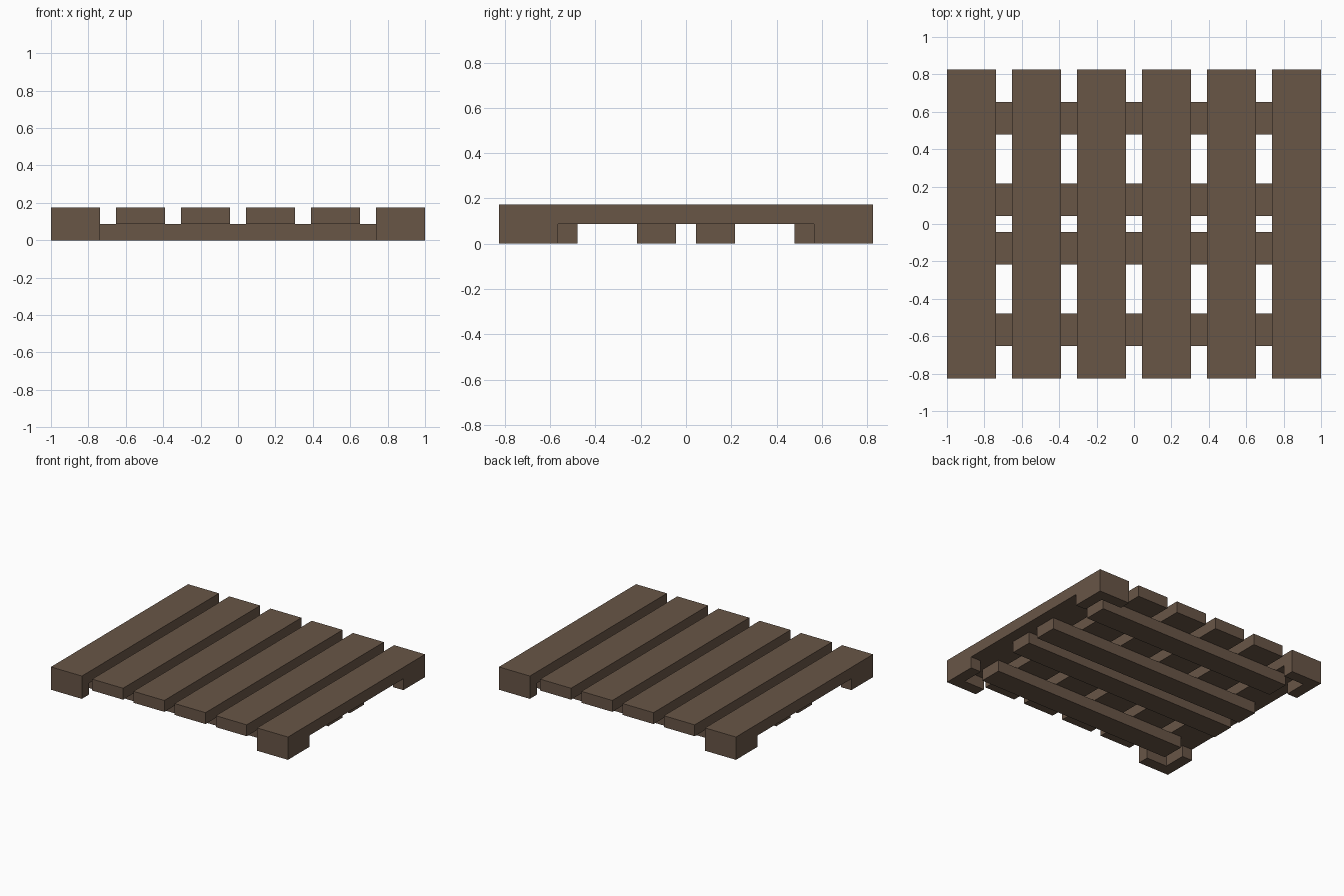
import bpy
import bmesh

cube = bpy.data.objects.get("Cube")
if cube:
    bpy.data.objects.remove(cube, do_unlink=True)

# The pallet sits on a module: 23 wide, 19 deep, 2 high
U = 2 / 23
HALF_W, HALF_D = 11.5, 9.5

wood = bpy.data.materials.new("brown_wood")
wood.use_nodes = True
colour = (0.14, 0.092, 0.062, 1)
wood.diffuse_color = colour
wood.node_tree.nodes["Principled BSDF"].inputs["Base Color"].default_value = colour


def prism(name, outline, z0, z1):
    """Extrude a counter-clockwise outline, given in modules, from z0 to z1."""
    bm = bmesh.new()
    base = bm.faces.new([bm.verts.new((x * U, y * U, z0 * U)) for x, y in outline])
    top = bmesh.ops.extrude_face_region(bm, geom=[base])["geom"]
    verts = [g for g in top if isinstance(g, bmesh.types.BMVert)]
    bmesh.ops.translate(bm, verts=verts, vec=(0, 0, (z1 - z0) * U))
    bmesh.ops.recalc_face_normals(bm, faces=bm.faces)
    mesh = bpy.data.meshes.new(name)
    bm.to_mesh(mesh)
    bm.free()
    mesh.materials.append(wood)
    obj = bpy.data.objects.new(name, mesh)
    bpy.context.collection.objects.link(obj)
    return obj


def board(name, x0, x1, y0, y1, z0, z1):
    return prism(name, [(x0, y0), (x1, y0), (x1, y1), (x0, y1)], z0, z1)


# Deck slats, three wide with one-module gaps
for i in range(6):
    x = -HALF_W + 4 * i
    board(f"deck_slat_{i + 1}", x, x + 3, -HALF_D, HALF_D, 1, 2)

# Bearers under the deck; the outer pair is shorter to clear the corner feet
for side, label in ((-1, "front"), (1, "back")):
    for part, centre, half in (("outer", 6.5, 9.5), ("inner", 1.5, 10.5)):
        y = side * centre
        board(f"{label}_{part}_bearer", -half, half, y - 1, y + 1, 0, 1)

# L-shaped corner feet
foot = [(0, 0), (3, 0), (3, 1), (1, 1), (1, 3), (0, 3)]
for sx, x_label in ((1, "right"), (-1, "left")):
    for sy, y_label in ((1, "front"), (-1, "back")):
        outline = [(sx * (x - HALF_W), sy * (y - HALF_D)) for x, y in foot]
        prism(f"{y_label}_{x_label}_foot", outline, 0, 1)
